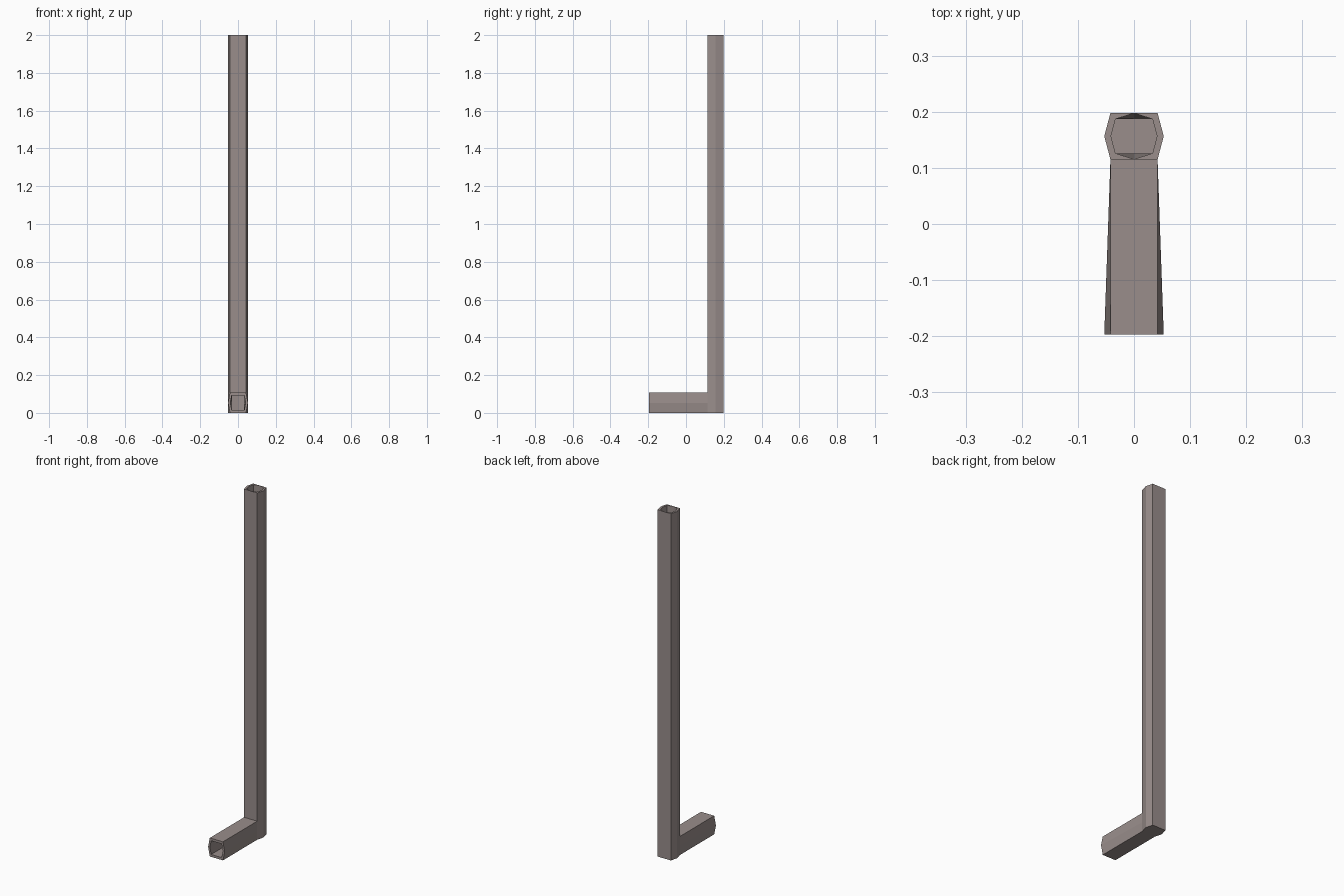
import bpy, bmesh

if "Cube" in bpy.data.objects:
    bpy.data.objects.remove(bpy.data.objects["Cube"])

END_Y, BACK, FRONT, TOP, ARM_H = -0.197, 0.198, 0.115, 2.0, 0.107


def ring(bm, a, m, lo, hi, place, peak=0.0):
    """Six-sided tube section, with extra points at the middle of the two flat sides."""
    mid = (lo + hi) / 2
    pts = [(a, lo), (m, mid), (a, hi), (0, hi + peak),
           (-a, hi), (-m, mid), (-a, lo), (0, lo - peak)]
    return [bm.verts.new(place(x, t)) for x, t in pts]


def elbow_skin(bm, a, m, inset_y, inset_z, peak):
    """One wall (outer or inner) of the L-shaped tube; returns its two open rims."""
    y0, y1 = FRONT + inset_y, BACK - inset_y
    z0, z1 = inset_z, ARM_H - inset_z
    # horizontal arm: full hexagon at the mouth, flat-sided where it meets the post
    mouth = ring(bm, a, m, z0, z1, lambda x, t: (x, END_Y, t))
    joint = ring(bm, a, a, z0, z1, lambda x, t: (x, y0, t))
    # upright post
    foot = ring(bm, a, m, y0, y1, lambda x, t: (x, t, z0))
    head = ring(bm, a, m, y0, y1, lambda x, t: (x, t, TOP), peak)
    for i in (0, 6, 7):
        bm.verts.remove(foot[i])
        foot[i] = joint[i]
    for i in range(8):
        j = (i + 1) % 8
        bm.faces.new((mouth[i], mouth[j], joint[j], joint[i]))
    for i in range(1, 5):
        bm.faces.new((foot[i], foot[i + 1], head[i + 1], head[i]))
    # post sides next to the arm, front above the arm, and the closed foot
    bm.faces.new((foot[0], foot[1], head[1], head[0], joint[2], joint[1]))
    bm.faces.new((foot[6], joint[5], joint[4], head[6], head[5], foot[5]))
    bm.faces.new((joint[2], joint[3], head[7], head[0]))
    bm.faces.new((joint[3], joint[4], head[6], head[7]))
    bm.faces.new(foot)
    return mouth, head


bm = bmesh.new()
outer = elbow_skin(bm, 0.042, 0.053, 0.0, 0.0, 0.0)
inner = elbow_skin(bm, 0.033, 0.041, 0.011, 0.014, 0.0105)

# rims joining the outer and inner walls
for o, n in zip(outer, inner):
    for i in range(8):
        j = (i + 1) % 8
        bm.faces.new((o[i], o[j], n[j], n[i]))

bmesh.ops.recalc_face_normals(bm, faces=bm.faces)
mesh = bpy.data.meshes.new("elbow_pipe")
bm.to_mesh(mesh)
bm.free()
pipe = bpy.data.objects.new("elbow_pipe", mesh)
bpy.context.collection.objects.link(pipe)

# dull brown-grey metal
mat = bpy.data.materials.new("dull_metal")
mat.diffuse_color = (0.32, 0.27, 0.26, 1)
mat.use_nodes = True
mat.node_tree.nodes["Principled BSDF"].inputs["Base Color"].default_value = mat.diffuse_color
mesh.materials.append(mat)
